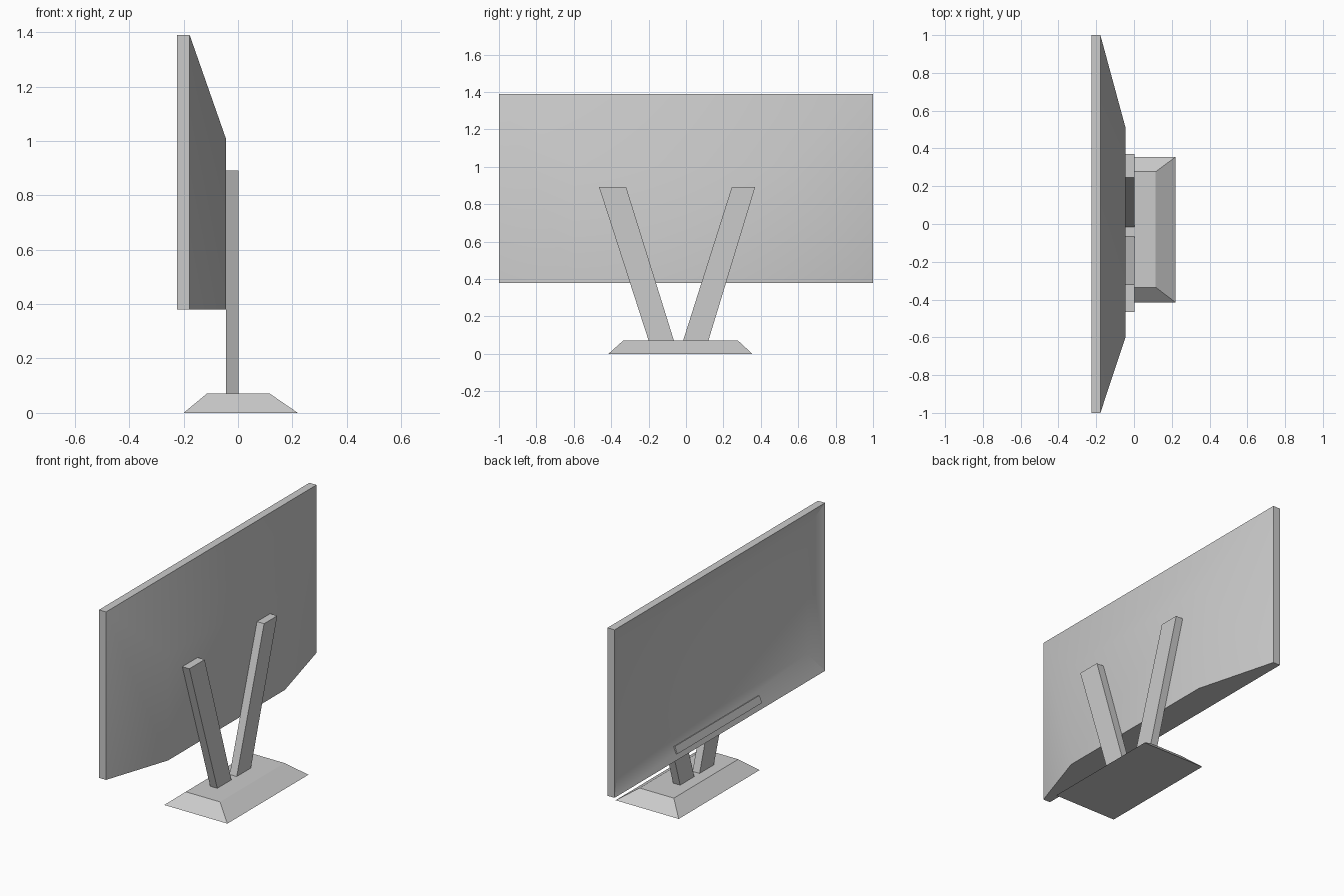
import bpy, bmesh
from math import radians

cube = bpy.data.objects.get("Cube")
if cube:
    bpy.data.objects.remove(cube)

grey = bpy.data.materials.new("plain_grey")
grey.use_nodes = True
grey.diffuse_color = (0.6, 0.6, 0.6, 1)
grey.node_tree.nodes["Principled BSDF"].inputs["Base Color"].default_value = (0.6, 0.6, 0.6, 1)


def rect_x(x, y0, y1, z0, z1):
    """Upright rectangle at a given x."""
    return [(x, y0, z0), (x, y1, z0), (x, y1, z1), (x, y0, z1)]


def rect_z(z, x0, x1, y0, y1):
    """Level rectangle at a given height."""
    return [(x0, y0, z), (x1, y0, z), (x1, y1, z), (x0, y1, z)]


def loft(name, rings, smooth=False):
    """Closed solid joining four-point rings, capped at both ends."""
    bm = bmesh.new()
    loops = [[bm.verts.new(p) for p in ring] for ring in rings]
    for a, b in zip(loops, loops[1:]):
        for i in range(4):
            j = (i + 1) % 4
            bm.faces.new((a[i], a[j], b[j], b[i]))
    bm.faces.new(loops[0])
    bm.faces.new(loops[-1])
    bmesh.ops.recalc_face_normals(bm, faces=bm.faces)
    mesh = bpy.data.meshes.new(name)
    bm.to_mesh(mesh)
    bm.free()
    mesh.materials.append(grey)
    obj = bpy.data.objects.new(name, mesh)
    bpy.context.collection.objects.link(obj)
    if smooth:
        bpy.ops.object.select_all(action="DESELECT")
        obj.select_set(True)
        bpy.context.view_layer.objects.active = obj
        bpy.ops.object.shade_smooth_by_angle(angle=radians(30))
    return obj


# Display: dished screen, thin rim and tapered rear shell in one solid
bottom, top = 0.38, 1.39
loft("display_panel", [
    rect_x(-0.177, -0.9, 0.9, 0.506, 1.264),
    rect_x(-0.225, -1, 1, bottom, top),
    rect_x(-0.178, -1, 1, bottom, top),
    rect_x(-0.045, -0.6, 0.51, bottom, 1.01),
], smooth=True)

# Thin strip lying on the sloped lower border of the screen
strip_back = [(-0.214, -0.405, 0.41), (-0.214, 0.4, 0.41),
              (-0.198, 0.4, 0.452), (-0.198, -0.405, 0.452)]
strip_front = [(x - 0.008, y, z + 0.003) for x, y, z in strip_back]
loft("lower_strip", [strip_back, strip_front])

# Splayed legs: bottom and top extents along y
legs = {"right_leg": ((-0.2, -0.065), (-0.465, -0.32)),
        "left_leg": ((-0.015, 0.12), (0.245, 0.37))}
for name, (low, high) in legs.items():
    loft(name, [rect_z(0.072, -0.045, 0.002, *low),
                rect_z(0.892, -0.045, 0.002, *high)])

# Bevelled foot
loft("stand_base", [rect_z(0, -0.2, 0.22, -0.415, 0.355),
                    rect_z(0.072, -0.113, 0.115, -0.335, 0.277)])
